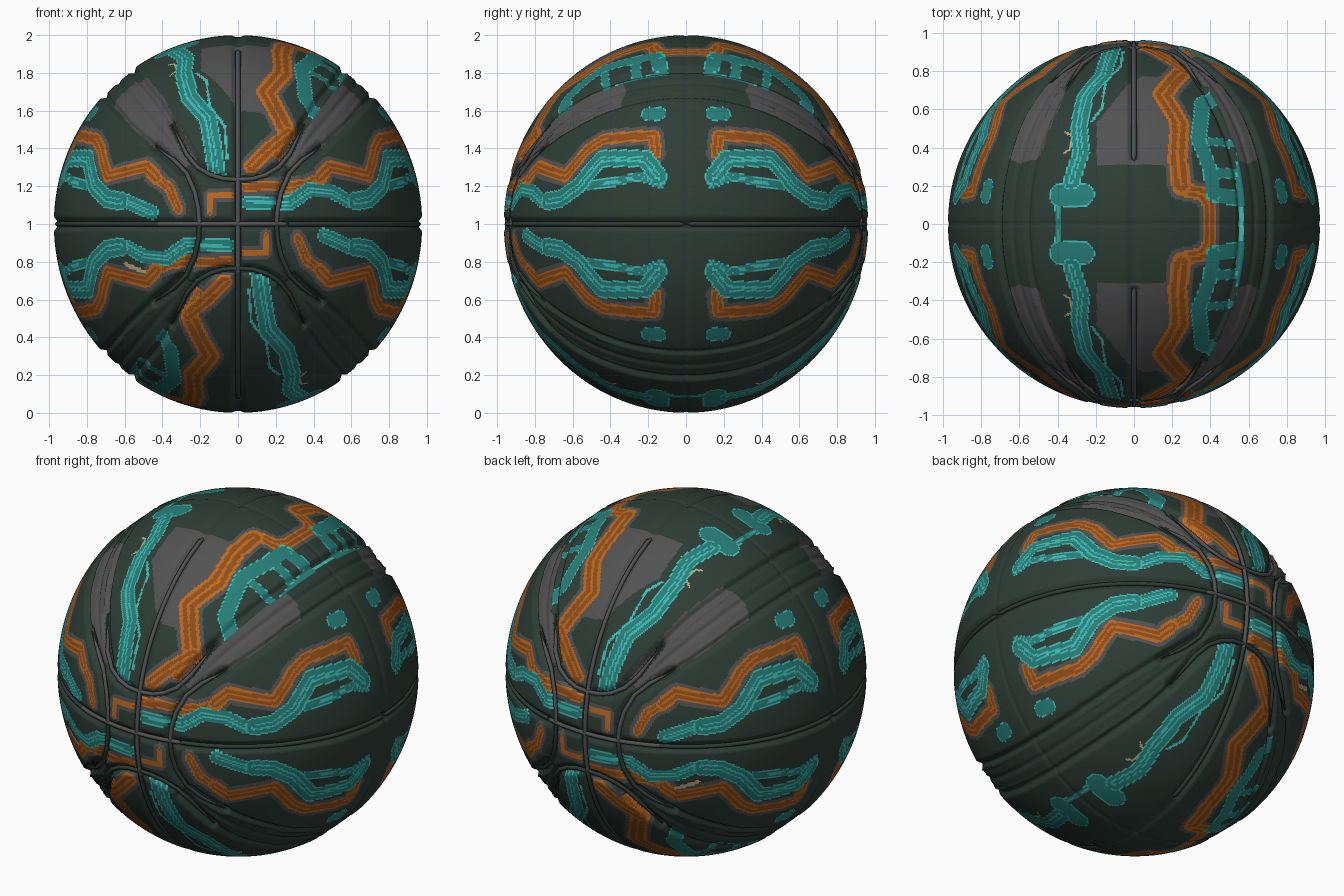
import bpy, bmesh, math
from mathutils import Vector

if "Cube" in bpy.data.objects:
    bpy.data.objects.remove(bpy.data.objects["Cube"], do_unlink=True)

SIZE = Vector((0.975, 0.965, 1.0))
CELLS = 148
TILT = math.radians(41)      # lean of the diagonal bands

# Materials
COLOURS = {"dark green": (.027, .047, .037), "grey": (.085, .085, .087), "orange": (.5, .14, .015),
           "burnt orange": (.28, .075, .01), "teal": (.02, .21, .19), "bright teal": (.05, .5, .46),
           "groove green": (.017, .029, .023), "cream": (.5, .4, .2)}
GREEN, GREY, ORANGE, BURNT, TEAL, BRIGHT, GROOVE, CREAM = range(len(COLOURS))
MATERIALS = []
for name, rgb in COLOURS.items():
    mat = bpy.data.materials.new(name)
    mat.use_nodes = True
    mat.diffuse_color = (*rgb, 1)
    mat.node_tree.nodes["Principled BSDF"].inputs["Base Color"].default_value = (*rgb, 1)
    MATERIALS.append(mat)


# Points on the unit sphere, from two known coordinates
def depth(a, b):
    return math.sqrt(max(0.0, 0.97 - a * a - b * b))

def from_top(x, y):
    return Vector((x, y, depth(x, y))).normalized()

def from_side(y, z):
    return Vector((depth(y, z), y, z)).normalized()

def from_front(x, z):
    return Vector((x, depth(x, z), z)).normalized()

def stroke(kind, width, project, *points):
    """A painted line: its kind, half width and segments on the sphere."""
    pts = [project(*p) for p in points]
    return kind, width, [(a, b - a, (b - a).length_squared, (a + b) / 2,
                          ((b - a).length / 2 + width + 0.04) ** 2) for a, b in zip(pts, pts[1:])]


# Circuit lines on the top panel (the bottom panel is the same, turned half round)
TOP = [
    stroke("teal", .05, from_top, (-.11, .95), (-.13, .9), (-.16, .8), (-.26, .68),
           (-.29, .52), (-.28, .38), (-.33, .23)),
    stroke("dull", .065, from_top, (-.39, .155), (-.27, .155)),
    stroke("teal", .02, from_top, (-.4, .15), (-.4, 0)),
    stroke("thin", .008, from_top, (-.06, .92), (-.07, .84), (-.15, .76), (-.17, .62), (-.22, .55)),
    stroke("cream", .006, from_top, (-.36, .49), (-.33, .47), (-.34, .4), (-.37, .38)),
    stroke("dull", .045, from_top, (.47, .7), (.36, .64), (.34, .45), (.4, .3), (.42, .17)),
    stroke("dull", .03, from_top, (.42, .7), (.54, .54), (.57, .34), (.57, .12)),
    stroke("dull", .025, from_top, (.35, .44), (.55, .43)),
    stroke("dull", .03, from_top, (.4, .27), (.56, .27)),
    stroke("dull", .045, from_top, (.42, .16), (.53, .14)),
    stroke("thin", .009, from_top, (.57, .12), (.58, 0)),
    stroke("orange", .04, from_top, (.07, .935), (.18, .88), (.27, .82)),
    stroke("orange", .03, from_top, (.27, .82), (.21, .89)),
    stroke("orange", .055, from_top, (.26, .82), (.15, .69), (.24, .54), (.23, .35), (.25, .21)),
    stroke("orange", .04, from_top, (.24, .19), (.37, .16), (.4, .1), (.4, 0)),
]
# Circuit lines on the side panels
SIDE = [
    stroke("teal", .05, from_side, (.15, .25), (.22, .34), (.46, .34), (.58, .2), (.68, .13), (.75, .12)),
    stroke("teal", .025, from_side, (.14, .21), (.25, .25), (.38, .22), (.52, .2)),
    stroke("dull", .045, from_side, (.15, .575), (.2, .575)),
    stroke("orange", .035, from_side, (.165, .37), (.175, .46), (.45, .44), (.53, .39), (.65, .25),
           (.72, .27), (.8, .3), (.85, .24)),
]
# Their ends: one side runs on to the middle, the other stops short
RUNNING_END = SIDE + [
    stroke("teal", .04, from_front, (.59, .12), (.5, .17), (.38, .18), (.28, .11), (.18, .11)),
    stroke("orange", .035, from_front, (.45, .24), (.36, .2), (.2, .19)),
]
STOPPED_END = SIDE + [
    stroke("teal", .04, from_front, (.6, .12), (.46, .06)),
    stroke("orange", .028, from_front, (.45, .25), (.37, .19), (.32, .08)),
]
# Short lines in the middle of the front and back
CENTRE = [
    stroke("teal", .035, from_front, (.05, .11), (.28, .11)),
    stroke("orange", .027, from_front, (.04, .195), (.28, .195)),
    stroke("orange", .014, from_front, (-.15, .06), (-.15, .15), (-.03, .15)),
]
FLECK = stroke("cream", .012, from_front, (.6, .21), (.5, .25))[2]

# Curved seams, one quarter of the front
UPPER_ARC = [from_front(*p) for p in
             ((0, .235), (.08, .24), (.15, .26), (.22, .3), (.28, .37), (.36, .53))]
SIDE_ARC = [from_front(*p) for p in
            ((.21, 0), (.215, .08), (.235, .17), (.28, .27), (.35, .34), (.45, .41))]
ARCS = [stroke("seam", .03, Vector, *[(p,) for p in arc])[2] for arc in (UPPER_ARC, SIDE_ARC)]


def offset(p, segs, limit):
    """Signed distance from p to the nearest segment within the limit, or None."""
    best = None
    for a, ab, length2, mid, reach2 in segs:
        if (p - mid).length_squared < reach2:
            ap = p - a
            d = (ap - ab * min(1.0, max(0.0, ap.dot(ab) / length2))).length
            if d < limit and (best is None or d < abs(best)):
                best = math.copysign(d, ab.cross(ap).dot(p))
    return best

def stroke_colour(kind, u):
    """Fine stripes across a line, u running from -1 to 1."""
    if kind == "teal":
        return BRIGHT if abs(u) > .84 or -.42 < u < -.2 or .1 < u < .25 else TEAL
    if kind == "orange":
        return ORANGE if abs(u) > .65 or -.2 < u < .15 else BURNT
    return {"dull": BRIGHT if abs(u) > .88 else TEAL, "cream": CREAM, "thin": BRIGHT}[kind]

def band(p):
    """Distance across the diagonal band, and its half width there."""
    across = abs(p.x) * math.cos(TILT) - abs(p.z) * math.sin(TILT)
    return across, 0.1 * min(1.0, math.hypot(p.x, p.z) / 0.8)

def seam_distance(p):
    q = Vector((abs(p.x), abs(p.y), abs(p.z)))
    found = [offset(q, segs, 0.05) for segs in ARCS] if math.hypot(q.x, q.z) < 0.7 else []
    return min([q.x, q.z] + [abs(s) for s in found if s is not None])

def paint(p):
    across, half = band(p)
    y, turn = abs(p.y), 1 if p.z > 0 else -1
    if seam_distance(p) < 0.018 and (y > 0.35 or abs(p.z) < 0.1):
        return GROOVE
    q, folded = Vector((p.x * turn, y, p.z * turn)), Vector((abs(p.x), y, abs(p.z)))
    inner = 0.65 * half if q.x > 0 else 1.35 * half
    if math.hypot(p.x, p.z) > 0.42 and -inner < across < half:
        return GREY if p.z > 0 and y > 0.33 + 0.3 * abs(across) else GREEN
    if folded.x < 0.22 and folded.z < 0.25:
        lines, spot = CENTRE, q
    elif across < 0:
        lines, spot = TOP, q
    else:
        lines, spot = RUNNING_END if q.x > 0 else STOPPED_END, folded
        if p.x < 0 and p.z < 0 and offset(folded, FLECK, 0.012) is not None:
            return CREAM
    halo = False
    for kind, width, segs in lines:
        d = offset(spot, segs, width + 0.022)
        if d is not None and abs(d) < width:
            return stroke_colour(kind, d / width)
        halo = halo or (d is not None and kind == "orange")
    # Grey around the orange lines and beside the top seam
    patch = p.z > 0 and 0.32 < y < 0.8 and -0.2 + max(0, y - 0.55) * 0.8 < p.x < 0.24
    return GREY if halo or patch else GREEN

def relief(p):
    """Height of the surface: seam grooves, recessed bands and a faint crease."""
    d = seam_distance(p)
    deep = 0.022 if abs(p.y) > 0.35 or abs(p.z) < 0.1 else 0.011
    h = -deep * max(0, 1 - (d / 0.035) ** 2) - 0.005 * max(0, 1 - abs(p.y) / 0.02)
    across, half = band(p)
    if math.hypot(p.x, p.z) > 0.4:
        edge = abs(abs(across) - half)
        h -= 0.024 * (1 - edge / 0.03) if edge < 0.03 else 0.008 * (abs(across) < half)
        h -= 0.010 * max(0, 1 - abs(across) / 0.02)
    return h


# Ball: an even quad sphere, front half modelled and mirrored to the back
bm = bmesh.new()
bmesh.ops.create_cube(bm, size=2)
bmesh.ops.subdivide_edges(bm, edges=bm.edges[:], cuts=CELLS - 1, use_grid_fill=True)
bmesh.ops.delete(bm, geom=[v for v in bm.verts if v.co.y > 1e-4], context="VERTS")
for v in bm.verts:
    v.co = Vector([math.tan(c * math.pi / 4) for c in v.co]).normalized()
for f in bm.faces:
    f.material_index = paint(f.calc_center_median().normalized())
    f.smooth = True
for v in bm.verts:
    v.co = v.co * (1 + relief(v.co)) * SIZE
mesh = bpy.data.meshes.new("ball")
bm.to_mesh(mesh)
bm.free()
for m in MATERIALS:
    mesh.materials.append(m)
ball = bpy.data.objects.new("ball", mesh)
ball.location.z = 1
bpy.context.collection.objects.link(ball)
ball.modifiers.new("back half", "MIRROR").use_axis = (False, True, False)


# Seam cords lying in the grooves, on the front and the back
def cord(name, paths, colour):
    curve = bpy.data.curves.new(name, "CURVE")
    curve.dimensions, curve.bevel_depth, curve.bevel_resolution = "3D", 0.012, 2
    curve.materials.append(MATERIALS[colour])
    for path in paths:
        for side in (-1, 1):
            spline = curve.splines.new("POLY")
            spline.points.add(len(path) - 1)
            for point, p in zip(spline.points, path):
                point.co = (*(Vector((p.x, p.y * side, p.z)) * 0.982 * SIZE), 1)
            spline.points[-1].radius = 0.2
    obj = bpy.data.objects.new(name, curve)
    obj.location.z = 1
    bpy.context.collection.objects.link(obj)

def ring(axis, start, end, steps=40):
    """Part of a great circle, in degrees from the front, towards the given axis."""
    angles = [math.radians(start + (end - start) * i / steps) for i in range(steps + 1)]
    return [Vector((0, math.cos(a), 0)) + axis * math.sin(a) for a in angles]

def arcs(up):
    return [[Vector((p.x * s, p.y, p.z * up)) for p in arc]
            for arc in (UPPER_ARC, SIDE_ARC) for s in (-1, 1)]

UP, ACROSS = Vector((0, 0, 1)), Vector((1, 0, 0))
cord("upper_vertical_seam", [ring(UP, -15, 70)], GREY)
cord("lower_vertical_seam", [ring(UP, -15, -70)], GREEN)
cord("middle_horizontal_seam", [ring(ACROSS, -26, 16)], GREY)
cord("outer_horizontal_seam", [ring(ACROSS, -26, -90), ring(ACROSS, 16, 90)], GREEN)
cord("upper_curved_seams", arcs(1), GREY)
cord("lower_curved_seams", arcs(-1), GREEN)
